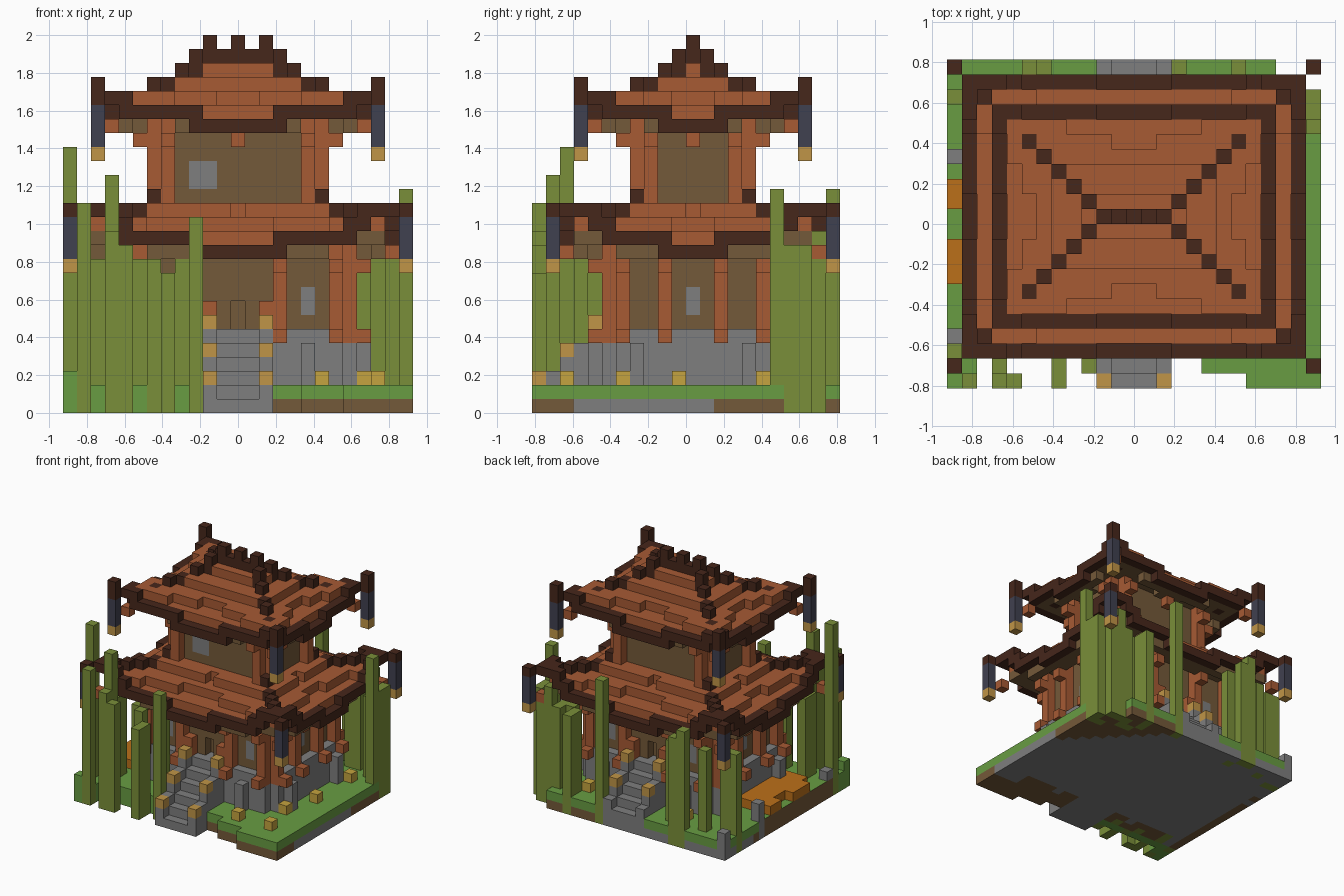
import bpy, bmesh
from mathutils import Vector

cube = bpy.data.objects.get("Cube")
if cube:
    bpy.data.objects.remove(cube)

V = 2 / 27                      # block size
CENTRE_Y = V / 2                # the building sits half a block back
COLOURS = {
    "terracotta": (.385, .103, .034), "dark_timber": (.061, .02, .011),
    "brown_wood": (.175, .1, .041), "stone": (.21, .21, .21),
    "bamboo_olive": (.195, .275, .041), "grass": (.14, .335, .055),
    "lantern_tan": (.53, .3, .063), "flower_yellow": (.56, .37, .05),
    "navy": (.051, .052, .08), "orange": (.5, .16, .01),
}
cells = {}                      # block position -> (part, colour)


def box(part, colour, xs, ys, zs):
    """Fill an inclusive range of blocks."""
    for i in range(xs[0], xs[1] + 1):
        for j in range(ys[0], ys[1] + 1):
            for k in range(zs[0], zs[1] + 1):
                cells[i, j, k] = (part, colour)


def column(part, colour, i, j, low, high):
    box(part, colour, (i, i), (j, j), (low, high))


def four(part, colour, i, j, low, high):
    """The same column in all four quadrants."""
    for a in {i, -i}:
        for b in {j, -j}:
            column(part, colour, a, b, low, high)


# Bamboo stalks: position and height
STALKS = [
    (-12, -9, 19), (-11, -11, 15), (-10, -8, 11), (-10, -7, 11), (-9, -10, 17),
    (-9, -11, 13), (-8, -11, 12), (-7, -8, 11), (-6, -9, 11), (-5, -10, 10),
    (-5, -11, 10), (-4, -8, 11), (-3, -10, 14), (12, 6, 16), (12, 7, 12),
    (12, 8, 12), (11, 9, 12), (10, 9, 13), (9, 9, 11), (9, 8, 11), (11, 7, 11),
    (3, 10, 16), (7, 10, 11), (-6, 10, 12), (-7, 10, 13), (-9, 9, 11),
    (-11, 8, 11), (-12, 8, 11), (8, 8, 11), (7, 9, 11), (-5, 9, 11),
]
for i, j, top in STALKS:
    column("bamboo", "bamboo_olive", i, j, 0, top - 1)

# Ground slab with an uneven edge; "turf" is grass on top of bare soil
for i in range(-12, 13):
    for j in range(-11, 11):
        front = -9
        if i >= 8 or i <= -11:
            front = -11
        elif i >= 5:
            front = -10
        if j < front or (j == 10 and i >= 10) or (j == 9 and i == 12):
            continue
        if (i, j, 0) in cells and j != 6:
            continue
        base = "stone"
        if i <= -3 and j <= -9:
            base = "grass"
        elif j <= -9 or (j <= -7 and abs(i) < 10) or (j >= 2 and i + j >= 14) or (i == -12 and j <= 5):
            base = "brown_wood"
        column("ground", base, i, j, 0, 0)
        column("ground", "turf" if i == -12 and -8 <= j <= 3 else "grass", i, j, 1, 1)
column("ground", "grass", -12, -11, 2, 2)

# Garden details
box("leaf_bed", "orange", (-11, -9), (-5, 2), (2, 2))
box("leaf_bed", "orange", (-12, -12), (-4, -2), (2, 2))
box("leaf_bed", "orange", (-12, -12), (1, 2), (2, 2))
column("boulders", "stone", -12, 4, 0, 3)
column("boulders", "stone", -12, 10, 0, 2)
column("boulders", "stone", -12, -8, 2, 2)
for i, j in [(6, -9), (10, -9), (9, -5), (10, -1), (10, 5), (-10, 6), (-6, 8), (6, 8)]:
    column("flowers", "flower_yellow", i, j, 2, 2)

# Stone platform with buttresses
box("platform", "stone", (-8, 8), (-5, 5), (0, 5))
box("platform", "stone", (-7, 7), (-6, 6), (0, 5))
four("platform", "stone", 5, 7, 0, 4)
four("platform", "stone", 9, 4, 0, 4)

# Stairs front and back, with lantern rails
for side in (-1, 1):
    for d in range(7, 12):
        j = side * d
        if j > 10:
            continue
        step = 12 - d
        box("stairs", "stone", (-1, 1), (j, j), (0, step - 1))
        for i in (-2, 2):
            column("stairs", "stone", i, j, 0, step)
            if d % 2:
                column("stair_lanterns", "lantern_tan", i, j, step + 1, step + 1)
    for i in (-2, 2):
        column("stair_posts", "terracotta", i, side * 6, 6, 7)

# Lower storey
box("lower_walls", "brown_wood", (-7, 7), (-5, 5), (6, 12))
for i, j in [(8, 5), (8, 2), (7, 6), (3, 6)]:
    four("lower_pillars", "terracotta", i, j, 5, 11)
for i, j in [(9, 5), (9, 2), (7, 7), (3, 7)]:
    four("pillar_blocks", "terracotta", i, j, 5, 5)
    four("eave_brackets", "terracotta", i, j, 10, 10)
four("lower_windows", "stone", 5, 5, 7, 8)
four("lower_windows", "stone", 7, 0, 7, 8)
for j in (-5, 5):               # recessed doorways
    for k in (6, 7):
        del cells[0, j, k]

# Upper storey
box("upper_walls", "brown_wood", (-5, 5), (-3, 3), (13, 21))
four("upper_pillars", "terracotta", 6, 3, 14, 20)
four("upper_pillars", "terracotta", 5, 4, 14, 20)
box("upper_window", "stone", (-3, -2), (-3, -3), (16, 17))
for i, j in [(7, 3), (5, 5), (0, 5), (7, 0)]:
    four("eave_brackets", "terracotta", i, j, 19, 19)


def roof(name, eave, rim, inner, slope, sweep, steps):
    """Hipped roof shell whose thin dark rim steps up towards the corners."""
    def lift(t):
        return sum(t > s for s in steps)

    for i in range(-rim - 2, rim + 3):
        for j in range(-rim, rim + 1):
            ring = max(abs(i) - 2, abs(j))
            if ring < inner:
                continue
            t = min(abs(i) / (ring + 2), abs(j) / max(ring, 1))
            if ring == rim:
                column(name + "_rim", "dark_timber", i, j,
                       eave + lift(t), eave + lift(t + 1 / (rim + 2)))
                continue
            k = round(eave + slope * (rim - ring) + sweep * t * (ring / rim) ** 3)
            column(name + "_ceiling", "brown_wood", i, j, k - 1, k - 1)
            column(name + "_tiles", "terracotta", i, j, k, k)


roof("lower_roof", 11, 9, 4, .62, 2, (.3, .75, .85))
roof("upper_roof", 20, 7, 0, .63, 2.4, (.34, .9))

# Hip ridges and the top ridge with its crest
for ring in range(4, 10):
    k = 15 if ring == 4 else 14
    four("lower_hips", "dark_timber", ring + 2, ring, k, k)
for ring, k in enumerate((25, 24, 23, 23, 22), 1):
    four("upper_hips", "dark_timber", ring + 2, ring, k - 1, k)
box("top_ridge", "dark_timber", (-2, 2), (0, 0), (25, 25))
for i in (-2, 0, 2):
    column("top_ridge", "dark_timber", i, 0, 26, 26)

# Corner brackets and hanging lanterns
four("corner_brackets", "terracotta", 11, 9, 11, 11)
four("corner_brackets", "terracotta", 9, 7, 20, 20)
for i, j, k, cap in [(12, 10, 10, 1), (10, 8, 18, 2)]:
    four("hanging_lanterns", "lantern_tan", i, j, k, k)
    four("hanging_lanterns", "navy", i, j, k + 1, k + 3)
    four("lantern_caps", "dark_timber", i, j, k + 4, k + 3 + cap)

# Materials
materials = {}
for name, rgb in COLOURS.items():
    mat = bpy.data.materials.new(name)
    mat.use_nodes = True
    mat.diffuse_color = (*rgb, 1)
    bsdf = mat.node_tree.nodes["Principled BSDF"]
    bsdf.inputs["Base Color"].default_value = (*rgb, 1)
    bsdf.inputs["Roughness"].default_value = .9
    materials[name] = mat

# One object per part, made of the exposed block faces
parts = {}
for pos, (part, colour) in cells.items():
    parts.setdefault(part, []).append((pos, colour))

for part, blocks in parts.items():
    bm = bmesh.new()
    verts, slots = {}, []

    def vert(p):
        key = tuple(round(c * 2) for c in p)
        if key not in verts:
            verts[key] = bm.verts.new((p.x * V, p.y * V + CENTRE_Y, p.z * V))
        return verts[key]

    for pos, colour in blocks:
        centre = Vector(pos) + Vector((0, 0, .5))
        for axis in range(3):
            for sign in (-1, 1):
                n = Vector((0, 0, 0))
                n[axis] = sign
                if tuple(int(a + b) for a, b in zip(pos, n)) in cells:
                    continue
                u = Vector((0, 0, 0))
                u[(axis + 1) % 3] = 1
                w = n.cross(u)
                quad = [centre + (n + a * u + b * w) / 2
                        for a, b in ((-1, -1), (1, -1), (1, 1), (-1, 1))]
                paint = colour
                if colour == "turf":
                    paint = "grass" if n.z > 0 else "brown_wood"
                if paint not in slots:
                    slots.append(paint)
                face = bm.faces.new([vert(p) for p in quad])
                face.material_index = slots.index(paint)
    mesh = bpy.data.meshes.new(part)
    bm.to_mesh(mesh)
    bm.free()
    for paint in slots:
        mesh.materials.append(materials[paint])
    bpy.context.collection.objects.link(bpy.data.objects.new(part, mesh))
